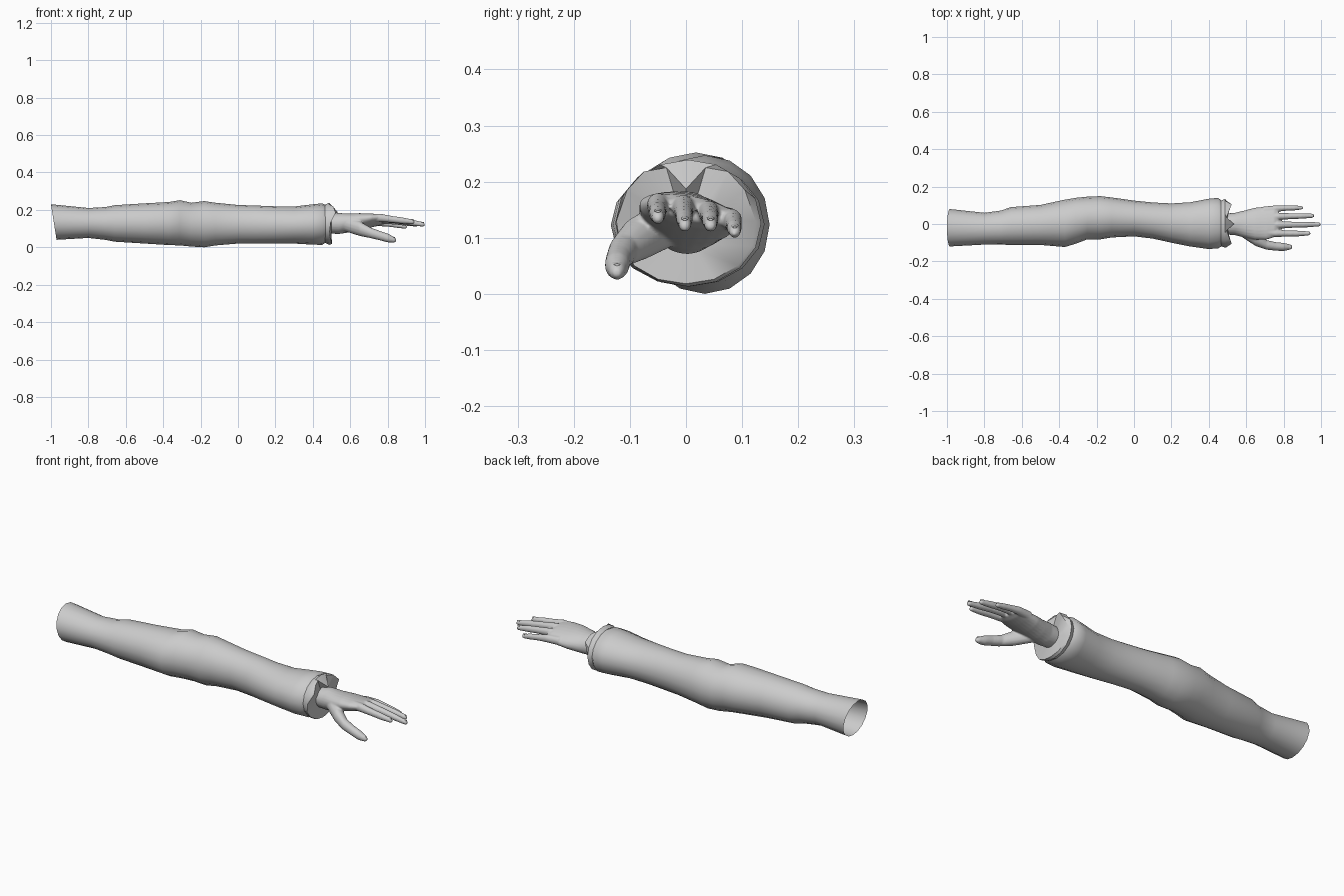
import bpy, bmesh, math


def loft(bm, rings, cap=False):
    """Skin a list of closed point rings, optionally capping both ends."""
    loops = [[bm.verts.new(p) for p in r] for r in rings]
    n = len(loops[0])
    for a, b in zip(loops, loops[1:]):
        for i in range(n):
            bm.faces.new((a[i], a[(i + 1) % n], b[(i + 1) % n], b[i]))
    if cap:
        bm.faces.new(loops[0])
        bm.faces.new(loops[-1])


def ring(x, y, z, ry, rz, n=16, tilt=0, slant=0):
    """Ellipse across x, starting at the top; slant pushes the low side in +x."""
    pts = []
    for i in range(n):
        a = 2 * math.pi * i / n
        dy, dz = ry * math.sin(a), rz * math.cos(a)
        pts.append((x + slant * (1 - math.cos(a)) / 2,
                    y + dy * math.cos(tilt) - dz * math.sin(tilt),
                    z + dy * math.sin(tilt) + dz * math.cos(tilt)))
    return pts


def finish(name, bm, angle):
    bmesh.ops.recalc_face_normals(bm, faces=bm.faces)
    me = bpy.data.meshes.new(name)
    bm.to_mesh(me)
    bm.free()
    ob = bpy.data.objects.new(name, me)
    bpy.context.collection.objects.link(ob)
    bpy.ops.object.select_all(action='DESELECT')
    ob.select_set(True)
    bpy.context.view_layer.objects.active = ob
    bpy.ops.object.shade_smooth_by_angle(angle=math.radians(angle))
    return ob


# sleeve: x, y low/high, z low/high, open at the shoulder end
profile = [(-.80, -.11, .06, .05, .21), (-.71, -.11, .072, .04, .215),
           (-.66, -.112, .09, .03, .225), (-.50, -.112, .102, .02, .235),
           (-.37, -.123, .13, .012, .242), (-.31, -.105, .14, .01, .252),
           (-.25, -.082, .146, .004, .238), (-.18, -.082, .149, .0, .247),
           (-.12, -.072, .142, .01, .238), (0, -.066, .125, .02, .226),
           (.1, -.078, .115, .02, .223), (.2, -.1, .11, .02, .219),
           (.3, -.12, .116, .02, .218), (.4, -.134, .135, .014, .23),
           (.45, -.13, .14, .013, .235), (.475, -.115, .118, .03, .222)]
bm = bmesh.new()
rings = [ring(-1, -.02, .135, .1, .095, slant=.03)]
for x, y0, y1, z0, z1 in profile:
    rings.append(ring(x, (y0 + y1) / 2, (z0 + z1) / 2, (y1 - y0) / 2, (z1 - z0) / 2))
loft(bm, rings)
finish("sleeve", bm, 50)

# cuff: flared collar, heart-shaped rim with a point on top, then in to the wrist
half = [(.535, 0, .187), (.495, .035, .225), (.51, .075, .218), (.522, .105, .185),
        (.495, .124, .13), (.49, .117, .085), (.493, .092, .05), (.5, .05, .026),
        (.502, 0, .018)]
rim = half + [(x, -y, z) for x, y, z in half[-2:0:-1]]
flare = ring(.487, .004, .126, .13, .113)
bm = bmesh.new()
loft(bm, [ring(.465, .003, .126, .122, .102), flare, rim, ring(.5, 0, .125, .05, .05)])
finish("cuff", bm, 35)

# hand: palm, thumb and fingers lofted, then fused into one skin
bm = bmesh.new()
palm = [(.47, 0, .125, .055, .05), (.54, 0, .127, .06, .056), (.59, 0, .13, .073, .05),
        (.65, .002, .137, .087, .043), (.71, .005, .143, .09, .034),
        (.75, .012, .146, .084, .027), (.772, .014, .146, .074, .016)]
loft(bm, [ring(*p, n=24, tilt=-.2) for p in palm], True)

digits = {
    "thumb": [(.57, -.03, .125, .036), (.65, -.082, .1, .036), (.71, -.112, .077, .026),
              (.76, -.12, .062, .023), (.80, -.123, .05, .022), (.835, -.123, .04, .014)],
    "index": [(.70, -.045, .157, .021), (.76, -.05, .158, .02), (.82, -.051, .15, .0165),
              (.88, -.051, .143, .0155), (.935, -.05, .136, .011)],
    "middle": [(.70, -.005, .152, .021), (.77, -.005, .155, .02), (.85, -.004, .145, .0165),
               (.92, -.003, .134, .0155), (.99, -.002, .122, .011)],
    "ring": [(.70, .035, .144, .02), (.77, .04, .146, .019), (.84, .042, .139, .016),
             (.90, .043, .131, .015), (.955, .044, .122, .011)],
    "little": [(.69, .073, .133, .02), (.76, .082, .132, .018), (.81, .085, .125, .0145),
               (.86, .086, .117, .0135), (.895, .087, .11, .01)]}
for path in digits.values():
    rings = [ring(x, y, z, r, r * 1.1, n=14) for x, y, z, r in path]
    x, y, z, r = path[-1]
    rings.append(ring(x + r * .8, y, z - r * .2, r * .5, r * .5, n=14))
    loft(bm, rings, True)
hand = finish("hand", bm, 60)
fuse = hand.modifiers.new("fuse", 'REMESH')
fuse.mode = 'VOXEL'
fuse.voxel_size = .0042
fuse.use_smooth_shade = True
relax = hand.modifiers.new("relax", 'SMOOTH')
relax.factor = .5
relax.iterations = 5

# nails: thin shells on the fingertips
bm = bmesh.new()
for path in digits.values():
    (x0, y0, z0, r0), (x, y, z, r) = path[-2:]
    cx = x - .008
    cz = z + r * 1.05 + .002
    fall = (z - z0) / (x - x0)
    loft(bm, [ring(cx + d, y, cz + fall * d - .001, r * w, .002, n=8)
              for d, w in ((-.012, .4), (-.007, .65), (.006, .6), (.013, .35))], True)
finish("nails", bm, 40)
